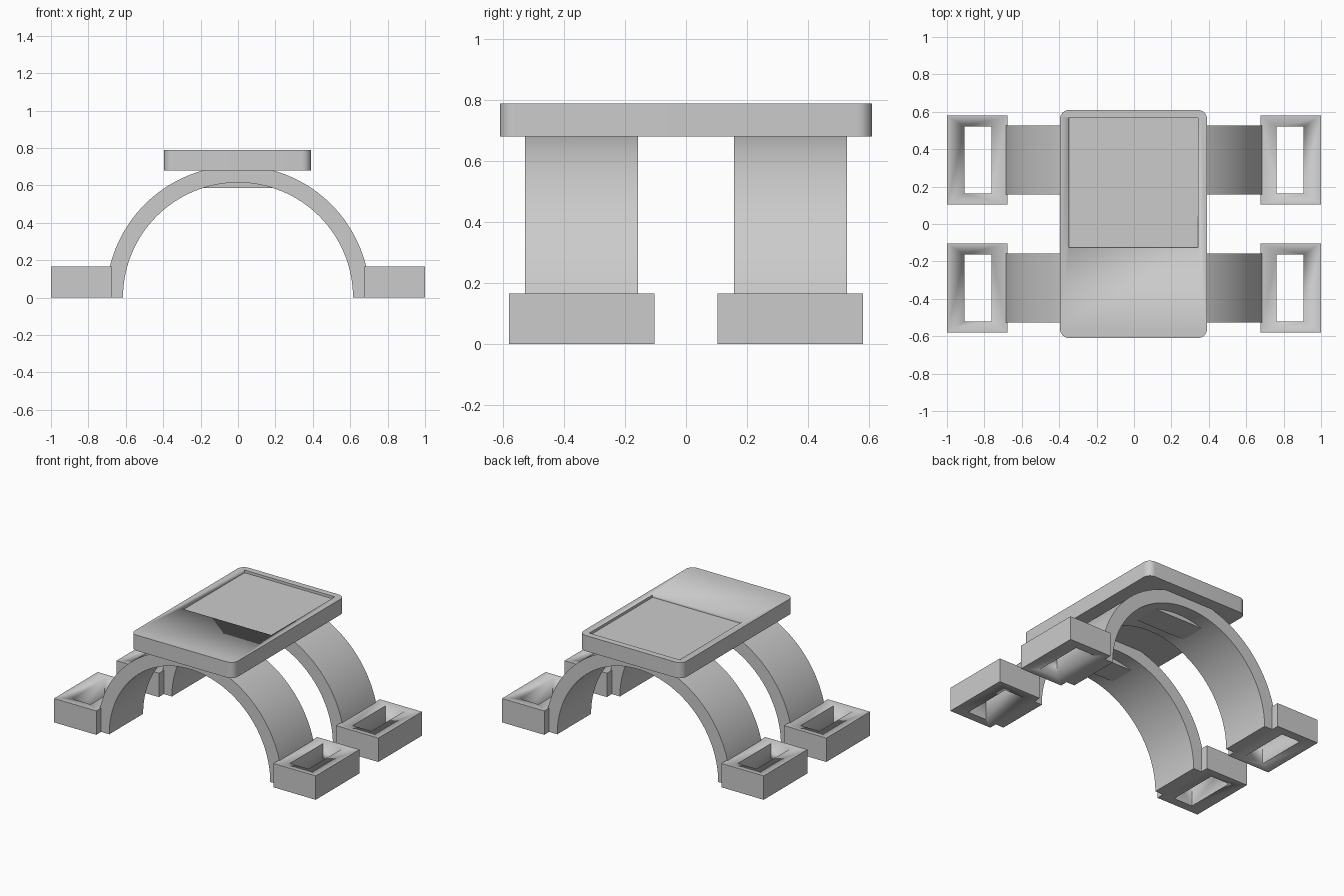
import bpy, bmesh, math

old = bpy.data.objects.get("Cube")
if old:
    bpy.data.objects.remove(old, do_unlink=True)

grey = bpy.data.materials.new("plain grey")
grey.use_nodes = True
grey.diffuse_color = (0.6, 0.6, 0.6, 1)
grey.node_tree.nodes["Principled BSDF"].inputs["Base Color"].default_value = (0.6, 0.6, 0.6, 1)


def finish(name, bm):
    """Turn a bmesh into a named object with smooth curves and sharp edges."""
    bmesh.ops.recalc_face_normals(bm, faces=bm.faces)
    mesh = bpy.data.meshes.new(name)
    bm.to_mesh(mesh)
    bm.free()
    mesh.materials.append(grey)
    ob = bpy.data.objects.new(name, mesh)
    bpy.context.collection.objects.link(ob)
    bpy.ops.object.select_all(action="DESELECT")
    ob.select_set(True)
    bpy.context.view_layer.objects.active = ob
    bpy.ops.object.shade_smooth_by_angle(angle=math.radians(30))
    return ob


def box(name, x, y, z, corner=0):
    """Box from ranges, with optional rounded upright edges."""
    bm = bmesh.new()
    bmesh.ops.create_cube(bm, size=1)
    for v in bm.verts:
        v.co = [(r[0] + r[1]) / 2 + c * (r[1] - r[0]) for c, r in zip(v.co, (x, y, z))]
    if corner:
        upright = [e for e in bm.edges
                   if abs(e.verts[0].co.z - e.verts[1].co.z) > 0.01]
        bmesh.ops.bevel(bm, geom=upright, offset=corner, offset_type="OFFSET",
                        segments=8, profile=0.5, affect="EDGES")
    return finish(name, bm)


def cut(ob, cutter):
    mod = ob.modifiers.new("cut", "BOOLEAN")
    mod.operation = "DIFFERENCE"
    mod.solver = "EXACT"
    mod.object = cutter
    cutter.hide_render = True
    cutter.hide_viewport = True


def mirror(ob, x, y):
    mod = ob.modifiers.new("mirror", "MIRROR")
    mod.use_axis = (x, y, False)
    mod.use_mirror_merge = False


# Top plate with a shallow rectangular recess
plate = box("top_plate", (-0.396, 0.391), (-0.61, 0.61), (0.68, 0.788), 0.05)
cut(plate, box("recess_cutter", (-0.347, 0.342), (-0.125, 0.567), (0.77, 0.85)))

# Semicircular arches, front and back
bm = bmesh.new()
steps = 64
angles = [math.pi * i / steps for i in range(steps + 1)]
rings = [[bm.verts.new((r * math.cos(a), 0.157, r * math.sin(a))) for a in angles]
         for r in (0.705, 0.615)]
for i in range(steps):
    bm.faces.new((rings[0][i], rings[0][i + 1], rings[1][i + 1], rings[1][i]))
side = bmesh.ops.extrude_face_region(bm, geom=bm.faces[:])
bmesh.ops.translate(bm, vec=(0, 0.37, 0),
                    verts=[v for v in side["geom"] if isinstance(v, bmesh.types.BMVert)])
mirror(finish("arch", bm), False, True)

# Flat pads under the crown of each arch
mirror(box("crown_pad", (-0.19, 0.19), (0.25, 0.43), (0.585, 0.66)), False, True)

# Four feet with a through slot
foot = box("foot", (0.677, 1.0), (0.103, 0.58), (0, 0.165))
cut(foot, box("slot_cutter", (0.762, 0.905), (0.163, 0.52), (-0.1, 0.3)))
mirror(foot, True, True)
